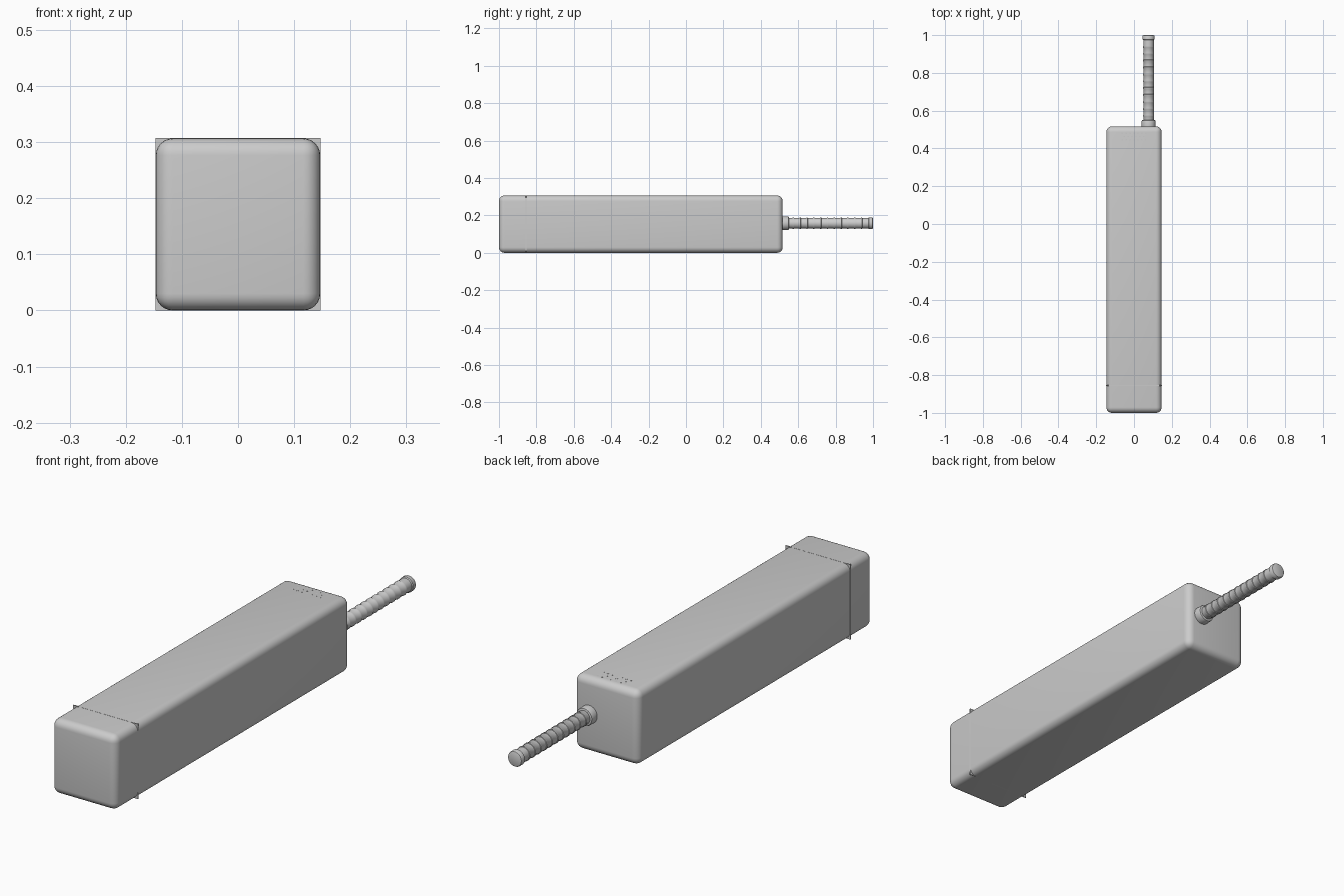
import bpy, bmesh, math
from mathutils import Matrix, Vector

if "Cube" in bpy.data.objects:
    bpy.data.objects.remove(bpy.data.objects["Cube"])


def make_object(name, bm, angle=35):
    bmesh.ops.recalc_face_normals(bm, faces=bm.faces[:])
    mesh = bpy.data.meshes.new(name)
    bm.to_mesh(mesh)
    bm.free()
    ob = bpy.data.objects.new(name, mesh)
    bpy.context.collection.objects.link(ob)
    bpy.ops.object.select_all(action='DESELECT')
    ob.select_set(True)
    bpy.context.view_layer.objects.active = ob
    bpy.ops.object.shade_smooth_by_angle(angle=math.radians(angle))
    return ob


def box(name, lo, hi, bevel=0.0):
    bm = bmesh.new()
    lo, hi = Vector(lo), Vector(hi)
    bmesh.ops.create_cube(bm, size=1, matrix=Matrix.Translation((lo + hi) / 2)
                          @ Matrix.Diagonal((hi - lo).to_4d()))
    if bevel:
        bmesh.ops.bevel(bm, geom=bm.edges[:], offset=bevel, segments=6,
                        profile=0.5, affect='EDGES')
    return make_object(name, bm)


def lathe_y(name, profile, x, z, sides=32):
    """Revolve (y, radius) points around an axis parallel to y."""
    bm = bmesh.new()
    rings = []
    for y, r in profile:
        rings.append([bm.verts.new((x + r * math.cos(a), y, z + r * math.sin(a)))
                      for a in (2 * math.pi * i / sides for i in range(sides))])
    for a, b in zip(rings, rings[1:]):
        for i in range(sides):
            j = (i + 1) % sides
            bm.faces.new((a[i], a[j], b[j], b[i]))
    bm.faces.new(rings[0])
    bm.faces.new(rings[-1])
    return make_object(name, bm)


W, H, BACK = 0.147, 0.307, 0.517

# Long rounded case
box("case", (-W + 0.0005, -1, 0), (W - 0.0005, BACK, H - 0.0005), 0.03)

# Thin square seam plate whose sharp corners poke past the rounded edges
box("seam_plate", (-W, -0.857, 0), (W, -0.853, H))

# Antenna: collar, ribbed flexible shaft and end cap
AX, AZ = 0.077, 0.158
lathe_y("antenna_collar", [(0.49, 0.034), (0.515, 0.037), (0.543, 0.037),
                           (0.549, 0.035), (0.551, 0.029)], AX, AZ)
shaft = [(0.54, 0.028)]
ribs, start, pitch = 11, 0.575, 0.0365
for k in range(ribs):
    y = start + k * pitch
    shaft += [(y - 0.007, 0.028), (y - 0.004, 0.030), (y + 0.002, 0.030),
              (y + 0.003, 0.028)]
shaft.append((0.985, 0.028))
lathe_y("antenna_shaft", shaft, AX, AZ)
lathe_y("antenna_cap", [(0.975, 0.028), (0.978, 0.032), (0.994, 0.032),
                        (0.998, 0.030), (1.0, 0.026)], AX, AZ)

# Speaker holes: three staggered rows of tiny flush discs on top
bm = bmesh.new()
for row in range(3):
    count = 7 - row % 2
    for i in range(count):
        pos = ((i - (count - 1) / 2) * 0.021, 0.445 + row * 0.018, H)
        bmesh.ops.create_cone(bm, cap_ends=True, segments=10, radius1=0.004,
                              radius2=0.004, depth=0.002,
                              matrix=Matrix.Translation(pos))
holes = make_object("speaker_holes", bm)
holes.location.z = -0.001
